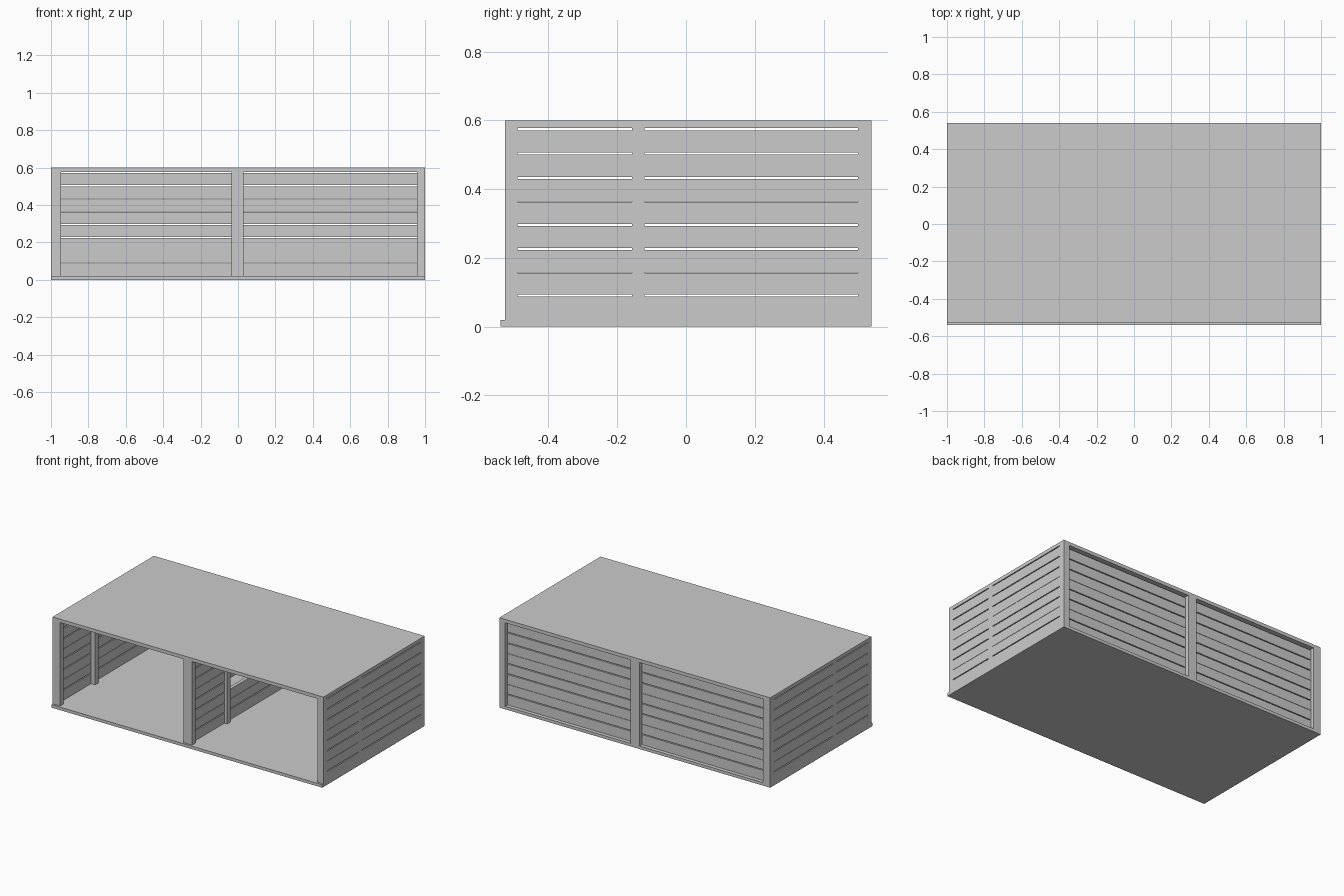
import bpy

if "Cube" in bpy.data.objects:
    bpy.data.objects.remove(bpy.data.objects["Cube"])


def box(name, x0, x1, y0, y1, z0, z1):
    bpy.ops.mesh.primitive_cube_add(
        size=1, location=((x0 + x1) / 2, (y0 + y1) / 2, (z0 + z1) / 2))
    ob = bpy.context.object
    ob.name = name
    ob.scale = (x1 - x0, y1 - y0, z1 - z0)
    return ob


FLOOR, CEIL = 0.02, 0.577
FRONT, BACK = -0.527, 0.54

# floor slab with front lip, and roof slab
box("floor", -1, 1, -0.54, BACK, 0, FLOOR)
box("roof", -1, 1, FRONT, BACK, CEIL, 0.6)

# three rows of posts: left wall, partition, right wall
columns = {"left": (-1, -0.945), "middle": (-0.035, 0.03), "right": (0.957, 1)}
rows = {"front": (FRONT, -0.49), "inner": (-0.157, -0.12), "back": (0.50, BACK)}
for cn, (x0, x1) in columns.items():
    for rn, (y0, y1) in rows.items():
        box(f"{rn}_{cn}_post", x0, x1, y0, y1, FLOOR, CEIL)

# horizontal slats, (bottom, top) of each board
slats = [(0.02, 0.087), (0.093, 0.156), (0.158, 0.223), (0.229, 0.292),
         (0.298, 0.362), (0.364, 0.429), (0.435, 0.5), (0.506, 0.571)]
walls = {"left": (-1, -0.975), "partition": (-0.014, 0.01), "right": (0.977, 1)}
for i, (z0, z1) in enumerate(slats):
    for wn, (x0, x1) in walls.items():
        box(f"{wn}_front_slat", x0, x1, -0.49, -0.157, z0, z1)
        # the rear partition has one board left out
        if not (wn == "partition" and i == 3):
            box(f"{wn}_rear_slat", x0, x1, -0.12, 0.50, z0, z1)
    # back wall, recessed between its posts
    box("back_left_slat", -0.945, -0.035, 0.50, 0.515, z0, z1)
    box("back_right_slat", 0.03, 0.957, 0.50, 0.515, z0, z1)
